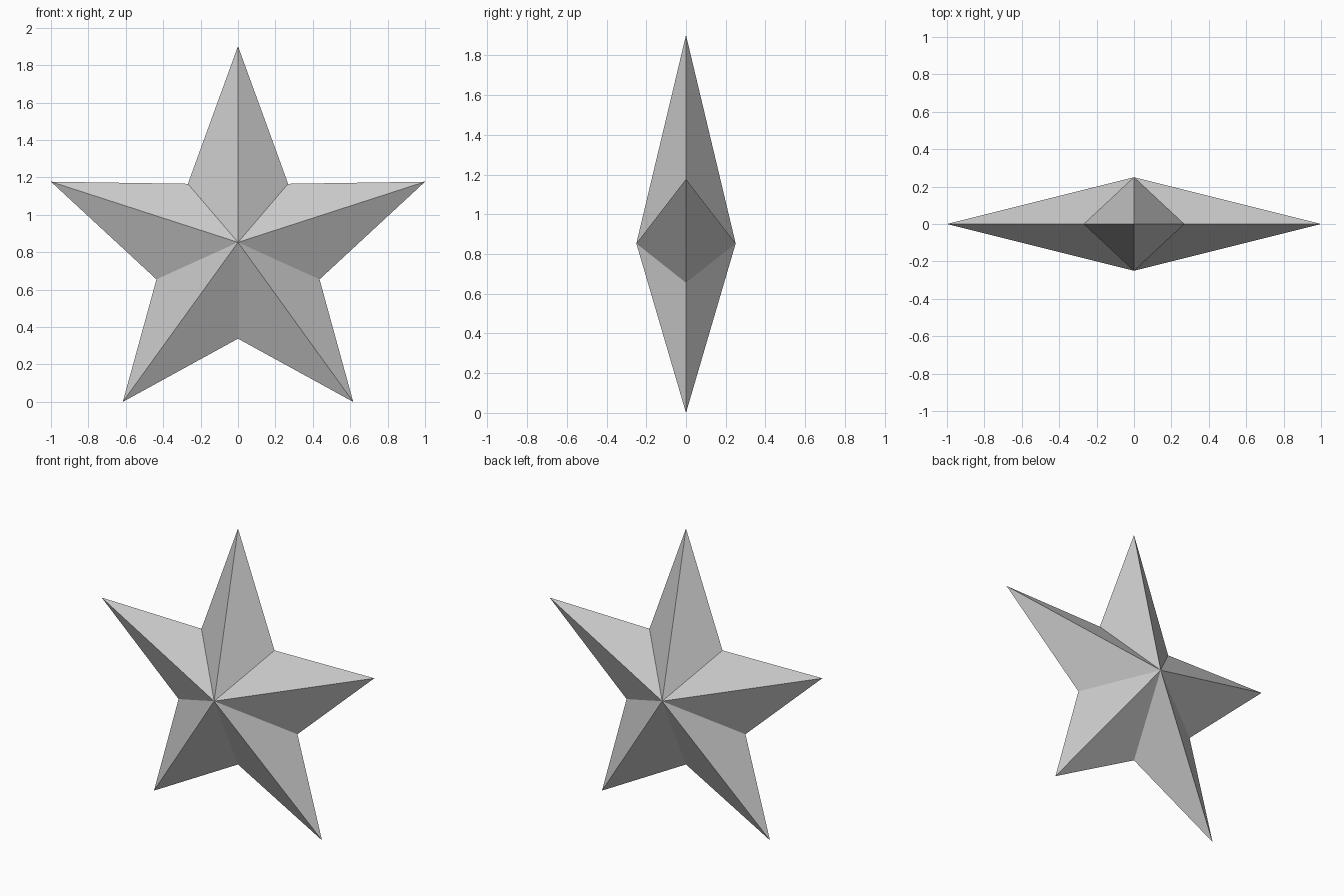
import bpy, bmesh

if "Cube" in bpy.data.objects:
    bpy.data.objects.remove(bpy.data.objects["Cube"])

# Right half of the star outline (x, z), top tip down to the bottom notch
half = [(0, 1.902), (0.268, 1.166), (1.0, 1.177), (0.436, 0.655), (0.616, 0), (0, 0.338)]
outline = half + [(-x, z) for x, z in half[-2:0:-1]]
CENTRE_Z, DEPTH = 0.853, 0.25

# Faceted star: flat outline ring joined to a front and a back peak
bm = bmesh.new()
ring = [bm.verts.new((x, 0, z)) for x, z in outline]
for y in (-DEPTH, DEPTH):
    peak = bm.verts.new((0, y, CENTRE_Z))
    for a, b in zip(ring, ring[1:] + ring[:1]):
        bm.faces.new((a, b, peak))
bmesh.ops.recalc_face_normals(bm, faces=bm.faces)

mesh = bpy.data.meshes.new("star")
bm.to_mesh(mesh)
bm.free()
star = bpy.data.objects.new("star", mesh)
bpy.context.collection.objects.link(star)
